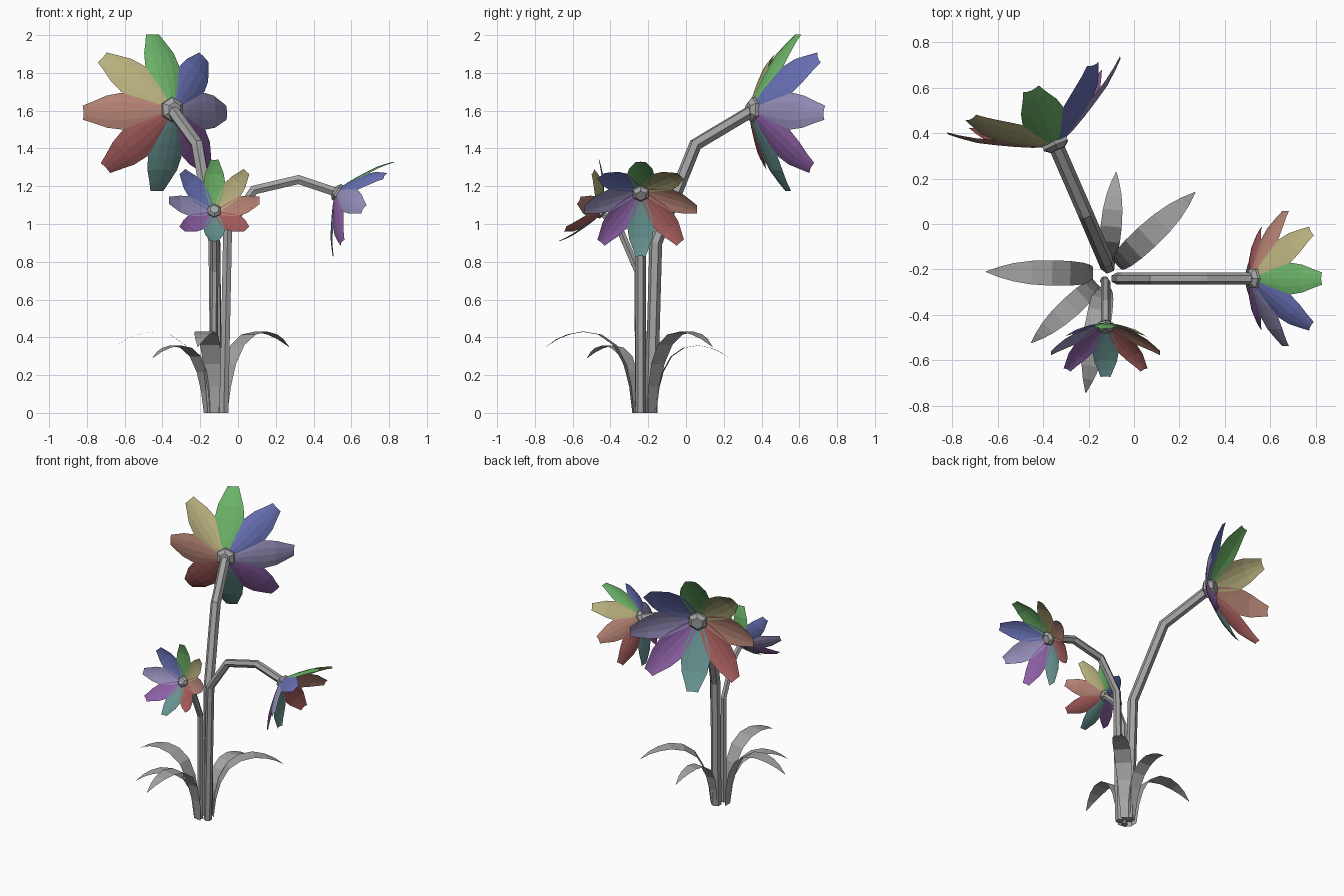
import bpy
import bmesh
import math
from mathutils import Vector

cube = bpy.data.objects.get("Cube")
if cube:
    bpy.data.objects.remove(cube, do_unlink=True)


def material(name, *srgb):
    """Flat material from 0-255 display values, stored as linear."""
    color = [(c / 255) ** 2.2 for c in srgb] + [1]
    mat = bpy.data.materials.new(name)
    mat.use_nodes = True
    mat.diffuse_color = color
    bsdf = mat.node_tree.nodes["Principled BSDF"]
    bsdf.inputs["Base Color"].default_value = color
    bsdf.inputs["Roughness"].default_value = 0.8
    return mat


grey = material("plant_grey", 162, 162, 162)

# Petal colours, clockwise from the top petal
petal_mats = [
    material("green", 108, 178, 104),
    material("khaki", 182, 174, 124),
    material("salmon", 178, 128, 114),
    material("red", 163, 92, 92),
    material("teal", 102, 146, 143),
    material("purple", 140, 96, 164),
    material("lavender", 148, 141, 184),
    material("blue", 104, 112, 180),
]


def finish(name, bm, mats):
    mesh = bpy.data.meshes.new(name)
    bm.to_mesh(mesh)
    bm.free()
    for mat in mats:
        mesh.materials.append(mat)
    obj = bpy.data.objects.new(name, mesh)
    bpy.context.collection.objects.link(obj)
    return obj


def skin(bm, rows, index=0, closed=False):
    """Bridge equal-length rows of points with quads."""
    rows = [[bm.verts.new(p) for p in row] for row in rows]
    n = len(rows[0])
    for low, high in zip(rows, rows[1:]):
        for i in range(n if closed else n - 1):
            j = (i + 1) % n
            bm.faces.new((low[i], low[j], high[j], high[i])).material_index = index
    return rows


# Petal outline: distance from the axis, height along it, half width
PETAL = [(.04, -.02, .05), (.12, -.01, .09), (.24, .04, .14), (.4, .12, .2),
         (.58, .22, .235), (.75, .32, .205), (.9, .44, .135), (1, .53, .09)]
# Hub outline: radius and height along the axis
HUB = [(.09, -.09), (.16, -.04), (.16, .04), (.1, .1)]


def flower(name, center, axis, size):
    center, axis = Vector(center), Vector(axis).normalized()
    up = (Vector((0, 0, 1)) - axis * axis.z).normalized()
    side = up.cross(axis)

    def radial(angle):
        return up * math.cos(angle) + side * math.sin(angle)

    # Ring of eight cupped petals
    bm = bmesh.new()
    for k in range(8):
        out = radial(k * math.tau / 8)
        across = radial((k + 2) * math.tau / 8)
        rows = [[center + size * (out * r + across * w * t
                                  + axis * (h + .2 * w * t * t))
                 for t in (-1, -.5, 0, .5, 1)] for r, h, w in PETAL]
        skin(bm, rows, k)
    finish(name + "_petals", bm, petal_mats)

    # Six-sided hub
    bm = bmesh.new()
    rows = [[center + size * (radial(i * math.tau / 6) * r + axis * h)
             for i in range(6)] for r, h in HUB]
    rings = skin(bm, rows, closed=True)
    bm.faces.new(rings[0])
    bm.faces.new(rings[-1])
    bmesh.ops.recalc_face_normals(bm, faces=bm.faces)
    finish(name + "_hub", bm, [grey])


def stem(name, points, radius):
    """Six-sided tube along a bent path."""
    points = [Vector(p) for p in points]
    rows = []
    for i, p in enumerate(points):
        before = (p - points[i - 1]).normalized() if i else Vector((0, 0, 1))
        after = (points[i + 1] - p).normalized() if i < len(points) - 1 else before
        tangent = (before + after).normalized()
        # Sideways direction of the bend stays fixed along the stem
        heading = points[-1] - points[0]
        side = Vector((-heading.y, heading.x, 0)).normalized()
        normal = side.cross(tangent).normalized()
        miter = 1 / max(.5, tangent.dot(after))
        rows.append([p + radius * (side * math.cos(a) + normal * miter * math.sin(a))
                     for a in [k * math.tau / 6 for k in range(6)]])
    bm = bmesh.new()
    rings = skin(bm, rows, closed=True)
    bm.faces.new(rings[0])
    bm.faces.new(rings[-1])
    bmesh.ops.recalc_face_normals(bm, faces=bm.faces)
    finish(name, bm, [grey])


# Leaf outline: reach, height, half width
LEAF = [(.06, 0, .03), (.075, .14, .04), (.105, .26, .048), (.16, .36, .054),
        (.24, .415, .056), (.33, .43, .052), (.41, .415, .04),
        (.47, .39, .024), (.53, .35, .002)]


def leaf(name, tip, scale):
    root = Vector((-.12, -.22, 0))
    out = (Vector((*tip, 0)) - root).normalized()
    across = Vector((-out.y, out.x, 0))
    bm = bmesh.new()
    skin(bm, [[root + out * (.06 + (r - .06) * scale) + across * w * scale * t
               + Vector((0, 0, h * scale)) for t in (-1, 1)] for r, h, w in LEAF])
    finish(name, bm, [grey])


# Tall flower at the back
stem("tall_stem", [(-.115, -.185, 0), (-.125, -.16, .9),
                   (-.215, .05, 1.42), (-.35, .36, 1.605)], .034)
flower("tall_flower", (-.35, .36, 1.605), (-.4, .91, -.07), .415)

# Drooping flower at the left side
stem("drooping_stem", [(-.075, -.24, 0), (-.055, -.24, .97), (.085, -.24, 1.18),
                       (.32, -.24, 1.235), (.53, -.24, 1.165)], .027)
flower("drooping_flower", (.53, -.24, 1.165), (.84, 0, -.54), .297)

# Small flower at the front
stem("small_stem", [(-.13, -.25, 0), (-.125, -.255, .75),
                    (-.125, -.35, .97), (-.125, -.45, 1.065)], .021)
flower("small_flower", (-.125, -.45, 1.068), (0, -.9, .44), .24)

# Arching leaves round the base
for name, tip, scale in [("leaf_right", (-.64, -.21), 1),
                         ("leaf_front_right", (-.46, -.53), .83),
                         ("leaf_front", (-.21, -.73), 1),
                         ("leaf_back", (-.08, .21), .83),
                         ("leaf_back_left", (.27, .14), 1)]:
    leaf(name, tip, scale)
